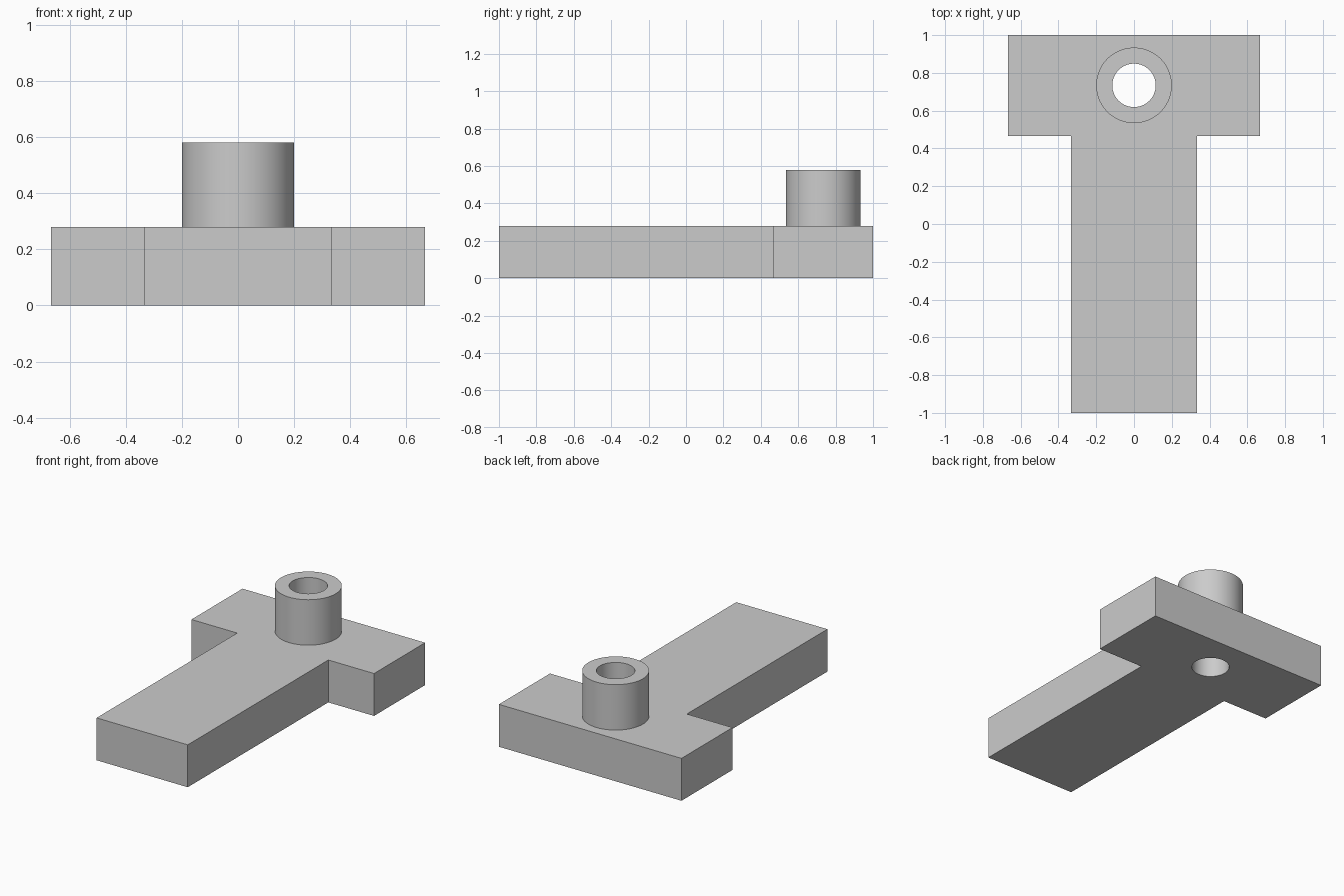
import bpy
import bmesh
from math import radians

cube = bpy.data.objects.get("Cube")
if cube:
    bpy.data.objects.remove(cube, do_unlink=True)

GREY = (0.6, 0.6, 0.6, 1.0)
PLATE_TOP, BOSS_TOP = 0.28, 0.58
BOSS_Y, BOSS_R, BORE_R = 0.734, 0.2, 0.115

grey = bpy.data.materials.new("plain grey")
grey.use_nodes = True
grey.diffuse_color = GREY
grey.node_tree.nodes["Principled BSDF"].inputs["Base Color"].default_value = GREY


def cylinder(name, radius, bottom, top):
    bpy.ops.mesh.primitive_cylinder_add(
        vertices=96, radius=radius, depth=top - bottom,
        location=(0, BOSS_Y, (bottom + top) / 2))
    obj = bpy.context.object
    obj.name = name
    obj.data.materials.append(grey)
    return obj


def combine(target, tool, operation):
    mod = target.modifiers.new(tool.name, "BOOLEAN")
    mod.operation = operation
    mod.solver = "EXACT"
    mod.object = tool
    bpy.context.view_layer.objects.active = target
    bpy.ops.object.modifier_apply(modifier=mod.name)
    bpy.data.objects.remove(tool, do_unlink=True)


# T-shaped plate: half outline mirrored across x, then extruded
half = [(0.333, -1), (0.333, 0.467), (0.667, 0.467), (0.667, 1)]
outline = half + [(-x, y) for x, y in reversed(half)]
bm = bmesh.new()
base = bm.faces.new([bm.verts.new((x, y, 0)) for x, y in outline])
grown = bmesh.ops.extrude_face_region(bm, geom=[base])["geom"]
bmesh.ops.translate(bm, vec=(0, 0, PLATE_TOP),
                    verts=[v for v in grown if isinstance(v, bmesh.types.BMVert)])
bmesh.ops.recalc_face_normals(bm, faces=bm.faces)
mesh = bpy.data.meshes.new("t_plate_with_boss")
bm.to_mesh(mesh)
bm.free()
plate = bpy.data.objects.new("t_plate_with_boss", mesh)
mesh.materials.append(grey)
bpy.context.collection.objects.link(plate)

# Round boss on the head, with a bore right through both
combine(plate, cylinder("boss", BOSS_R, PLATE_TOP / 2, BOSS_TOP), "UNION")
combine(plate, cylinder("bore", BORE_R, -0.1, BOSS_TOP + 0.1), "DIFFERENCE")

# Smooth round walls, crisp edges
bpy.ops.object.select_all(action="DESELECT")
plate.select_set(True)
bpy.context.view_layer.objects.active = plate
bpy.ops.object.shade_smooth_by_angle(angle=radians(30))
